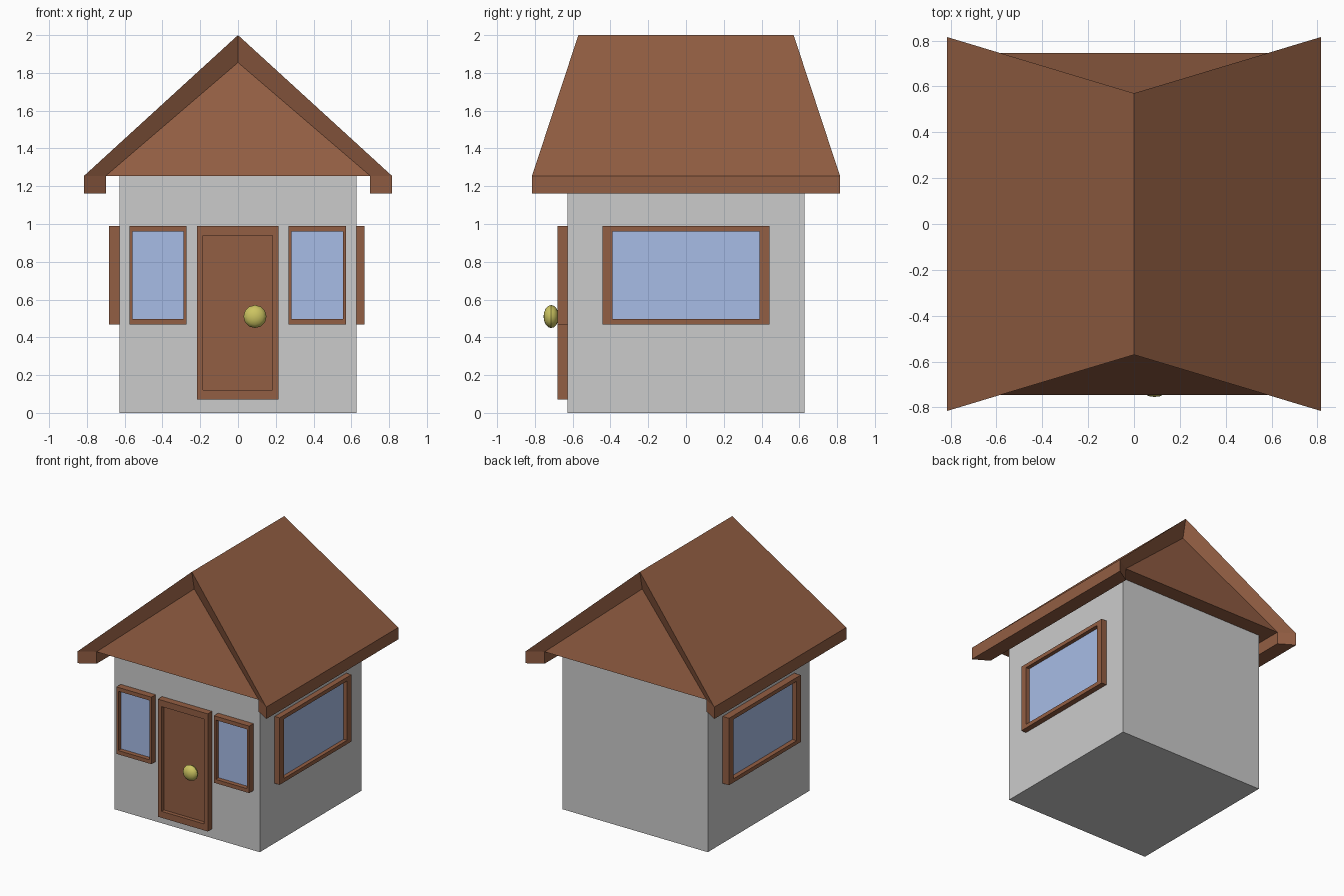
import bpy, bmesh, math
from mathutils import Matrix

if "Cube" in bpy.data.objects:
    bpy.data.objects.remove(bpy.data.objects["Cube"])

WALL = 0.627   # half width of the walls
TOP = 1.255    # wall top / eave height


def material(name, rgb):
    m = bpy.data.materials.new(name)
    m.diffuse_color = (*rgb, 1)
    m.use_nodes = True
    m.node_tree.nodes["Principled BSDF"].inputs["Base Color"].default_value = m.diffuse_color
    return m


brown = material("brown_wood", (0.29, 0.112, 0.056))
blue = material("window_glass", (0.386, 0.503, 0.79))
brass = material("brass", (0.60, 0.55, 0.12))


def finish(name, bm, *mats):
    bmesh.ops.recalc_face_normals(bm, faces=bm.faces)
    me = bpy.data.meshes.new(name)
    bm.to_mesh(me)
    bm.free()
    for m in mats:
        me.materials.append(m)
    ob = bpy.data.objects.new(name, me)
    bpy.context.collection.objects.link(ob)
    return ob


def framed_panel(name, u, z, border_u, border_z, depth, recess, fill, turn=0):
    """Raised frame with a recessed panel, made facing -y then turned about z."""
    bm = bmesh.new()

    def ring(bu, bz, d):
        u0, u1, z0, z1 = u[0] + bu, u[1] - bu, z[0] + bz, z[1] - bz
        return [bm.verts.new((a, -WALL - d, b))
                for a, b in ((u0, z0), (u1, z0), (u1, z1), (u0, z1))]

    rings = [ring(0, 0, 0), ring(0, 0, depth),
             ring(border_u, border_z, depth), ring(border_u, border_z, depth - recess)]
    for a, b in zip(rings, rings[1:]):
        for i in range(4):
            j = (i + 1) % 4
            bm.faces.new((a[i], a[j], b[j], b[i]))
    bm.faces.new(rings[-1]).material_index = 1
    bm.faces.new(rings[0][::-1])
    bm.transform(Matrix.Rotation(math.radians(turn), 4, 'Z'))
    finish(name, bm, brown, fill)


# Walls
bm = bmesh.new()
bmesh.ops.create_cube(bm, size=1, matrix=Matrix.Translation((0, 0, TOP / 2))
                      @ Matrix.Diagonal((2 * WALL, 2 * WALL, TOP, 1)))
finish("walls", bm)

# Roof: each end has an outer and a set-back inner outline
EAVE = 1.162
bm = bmesh.new()
ends = []
for s in (-1, 1):
    def v(x, y, z):
        return bm.verts.new((x, s * y, z))
    ridge, peak = v(0, 0.57, 2), v(0, 0.54, 1.855)
    sides = []
    for x in (-1, 1):
        sides.append([v(x * 0.815, 0.815, TOP), v(x * 0.815, 0.815, EAVE),
                      v(x * 0.70, 0.745, EAVE), v(x * 0.70, 0.745, TOP)])
    for q in sides:
        bm.faces.new(q)                             # eave end
        bm.faces.new((q[0], q[3], peak, ridge))     # slanted reveal
    bm.faces.new((sides[0][3], sides[1][3], peak))  # gable
    ends.append((ridge, sides))
(r0, s0), (r1, s1) = ends
for a, b in zip(s0, s1):
    bm.faces.new((r0, r1, b[0], a[0]))              # slope
    for i in range(3):
        bm.faces.new((a[i], b[i], b[i + 1], a[i + 1]))
bm.faces.new((s0[0][3], s0[1][3], s1[1][3], s1[0][3]))  # soffit
finish("roof", bm, brown)

# Door
framed_panel("door", (-0.217, 0.215), (0.072, 0.99), 0.032, 0.05, 0.053, 0.03, brown)

# Windows
Z = (0.467, 0.99)
framed_panel("front_window_left", (-0.575, -0.272), Z, 0.017, 0.03, 0.053, 0.035, blue)
framed_panel("front_window_right", (0.267, 0.573), Z, 0.017, 0.03, 0.053, 0.035, blue)
framed_panel("side_window_right", (-0.443, 0.443), Z, 0.053, 0.03, 0.043, 0.03, blue, 90)
framed_panel("side_window_left", (-0.443, 0.443), Z, 0.053, 0.03, 0.055, 0.035, blue, -90)

# Door knob: flattened ball with its poles along y
bm = bmesh.new()
bmesh.ops.create_uvsphere(bm, u_segments=12, v_segments=8, radius=1,
                          matrix=Matrix.Translation((0.09, -0.714, 0.51))
                          @ Matrix.Diagonal((0.061, 0.04, 0.061, 1))
                          @ Matrix.Rotation(math.pi / 2, 4, 'X'))
knob = finish("door_knob", bm, brass)
bpy.context.view_layer.objects.active = knob
knob.select_set(True)
bpy.ops.object.shade_smooth_by_angle(angle=math.radians(30))
